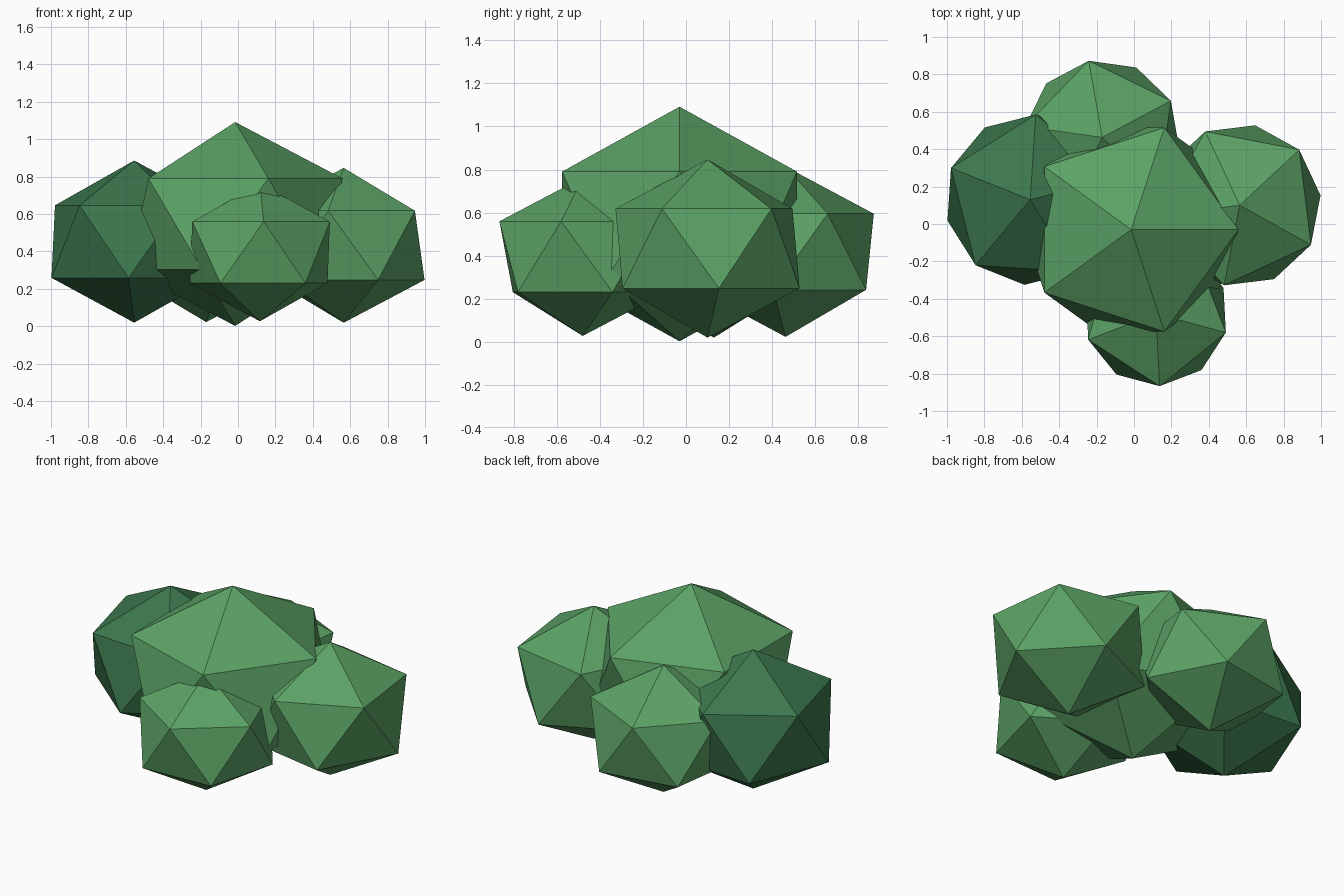
import bpy
from math import radians

cube = bpy.data.objects.get("Cube")
if cube:
    bpy.data.objects.remove(cube, do_unlink=True)


def make_material(name, rgb):
    mat = bpy.data.materials.new(name)
    mat.use_nodes = True
    mat.diffuse_color = (*rgb, 1)
    mat.node_tree.nodes["Principled BSDF"].inputs["Base Color"].default_value = (*rgb, 1)
    return mat


leaf_green = make_material("leaf green", (0.105, 0.36, 0.13))
dark_green = make_material("dark leaf green", (0.045, 0.185, 0.075))

SQUASH = 0.85  # every clump is slightly flattened


def leaf_clump(name, center, radius, turn, mat):
    """Faceted twenty-sided clump, turned about the vertical axis."""
    bpy.ops.mesh.primitive_ico_sphere_add(
        subdivisions=1, radius=1, location=center, rotation=(0, 0, radians(turn)))
    clump = bpy.context.object
    clump.name = name
    clump.scale = (radius, radius, radius * SQUASH)
    clump.data.materials.append(mat)
    bpy.ops.object.shade_flat()


# Large middle clump with four smaller ones around it
leaf_clump("middle_clump", (-0.015, -0.03, 0.547), 0.641, 0, leaf_green)
leaf_clump("right_clump", (-0.555, 0.13, 0.453), 0.51, 14.2, dark_green)
leaf_clump("left_clump", (0.565, 0.10, 0.433), 0.487, 43, leaf_green)
leaf_clump("back_clump", (-0.17, 0.463, 0.418), 0.465, 28, leaf_green)
leaf_clump("front_clump", (0.117, -0.48, 0.395), 0.433, 57, leaf_green)
